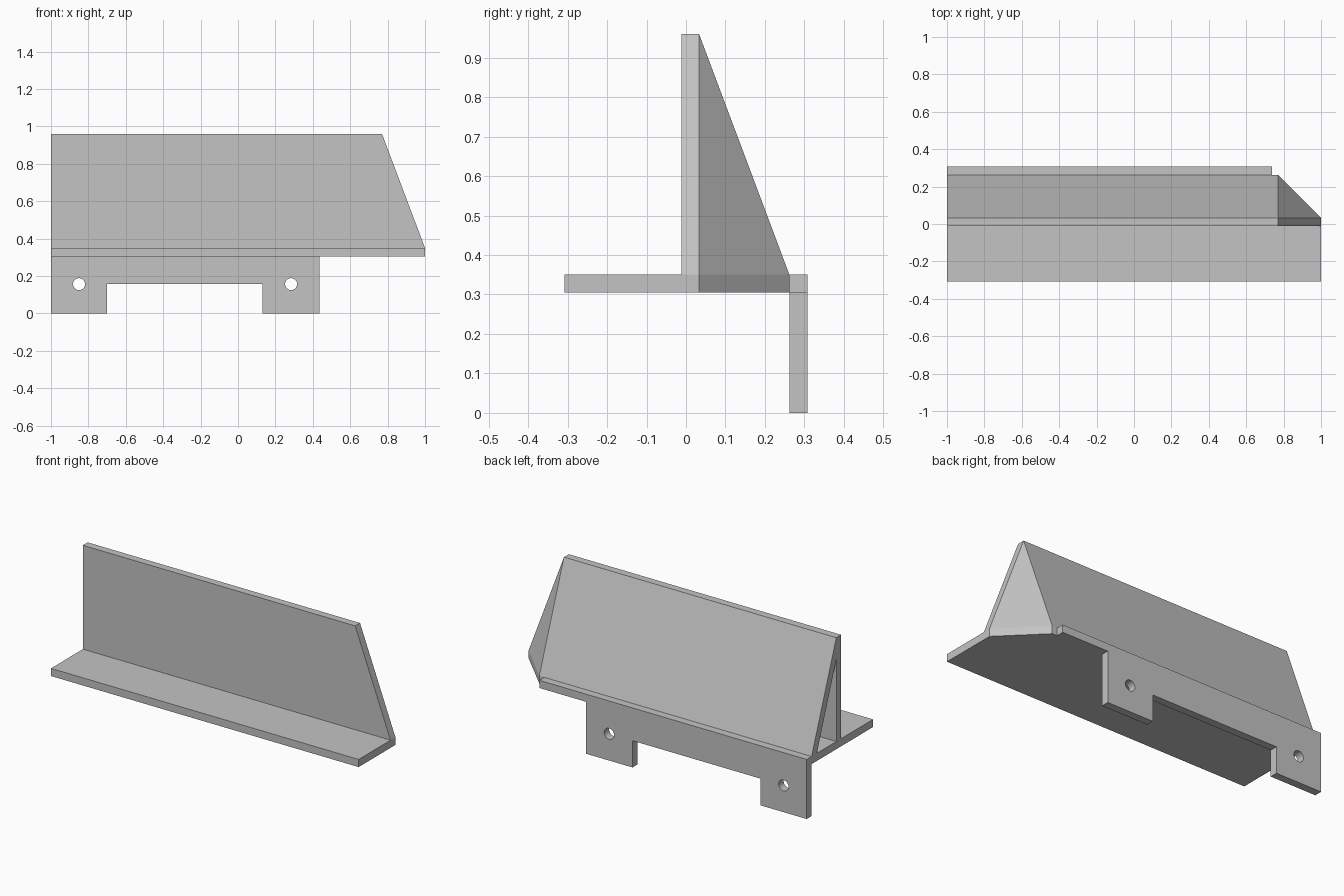
import bpy, bmesh
from math import radians
from mathutils import Matrix, Vector

cube = bpy.data.objects.get("Cube")
if cube:
    bpy.data.objects.remove(cube, do_unlink=True)

# One plain grey for the whole bracket
grey = bpy.data.materials.new("plain grey")
grey.use_nodes = True
grey.diffuse_color = (0.55, 0.55, 0.55, 1)
grey.node_tree.nodes["Principled BSDF"].inputs["Base Color"].default_value = (0.55, 0.55, 0.55, 1)

# Shared levels
LEFT, RIGHT, CUT = -1.0, 1.0, 0.77        # cut: where the mitred end starts
FRONT, WALL_F, WALL_B = -0.308, -0.012, 0.033
RAIL_F, RAIL_B = 0.262, 0.308
FLOOR_B, FLOOR_T, TOP = 0.305, 0.35, 0.96
# Inner edges of the hollow wedge
IN_Y, IN_TOP, IN_CUT, IN_END = 0.214, 0.832, 0.753, 0.934


def finish(bm, name):
    bmesh.ops.recalc_face_normals(bm, faces=bm.faces)
    mesh = bpy.data.meshes.new(name)
    bm.to_mesh(mesh)
    bm.free()
    mesh.materials.append(grey)
    obj = bpy.data.objects.new(name, mesh)
    bpy.context.collection.objects.link(obj)
    return obj


def extrude(name, points, depth):
    """Fill an outline and push it along the depth vector."""
    bm = bmesh.new()
    face = bm.faces.new([bm.verts.new(p) for p in points])
    out = bmesh.ops.extrude_face_region(bm, geom=[face])
    verts = [v for v in out["geom"] if isinstance(v, bmesh.types.BMVert)]
    bmesh.ops.translate(bm, verts=verts, vec=Vector(depth))
    return finish(bm, name)


def hull(name, points):
    """Flat-sided solid wrapped around its corner points."""
    bm = bmesh.new()
    for p in points:
        bm.verts.new(p)
    bmesh.ops.convex_hull(bm, input=bm.verts)
    bmesh.ops.dissolve_limit(bm, angle_limit=radians(0.5), verts=bm.verts, edges=bm.edges)
    return finish(bm, name)


# Floor shelf with the chamfered back corner
floor = [(LEFT, FRONT), (RIGHT, FRONT), (RIGHT, WALL_B), (CUT, RAIL_F), (LEFT, RAIL_F)]
extrude("floor_shelf", [(x, y, FLOOR_B) for x, y in floor], (0, 0, FLOOR_T - FLOOR_B))

# Upright wall with the slanted end
wall = [(LEFT, FLOOR_T), (RIGHT, FLOOR_T), (CUT, TOP), (LEFT, TOP)]
extrude("upright_wall", [(x, WALL_F, z) for x, z in wall], (0, WALL_B - WALL_F, 0))

# Sloping back sheet, leaving an open tunnel behind the wall
hull("sloping_back",
     [(x, y, z) for x in (LEFT, CUT) for y, z in ((RAIL_F, FLOOR_T), (WALL_B, TOP))]
     + [(x, y, z) for x in (LEFT, IN_CUT) for y, z in ((IN_Y, FLOOR_T), (WALL_B, IN_TOP))])

# Mitred plate closing the tunnel at one end
hull("end_plate", [
    (CUT, WALL_B, TOP), (RIGHT, WALL_B, FLOOR_T), (CUT, RAIL_F, FLOOR_T),
    (IN_CUT, WALL_B, IN_TOP), (IN_END, WALL_B, FLOOR_T), (IN_CUT, IN_Y, FLOOR_T)])

# Rear rail with two hanging tabs
NOTCH = 0.157
rail = [(LEFT, FLOOR_T), (LEFT, 0), (-0.7, 0), (-0.7, NOTCH), (0.132, NOTCH), (0.132, 0),
        (0.435, 0), (0.435, FLOOR_B), (0.738, FLOOR_B), (0.738, FLOOR_T)]
mount = extrude("mounting_rail", [(x, RAIL_F, z) for x, z in rail], (0, RAIL_B - RAIL_F, 0))

# Bolt holes through the tabs
bm = bmesh.new()
for x in (-0.85, 0.284):
    place = Matrix.Translation((x, RAIL_F, NOTCH)) @ Matrix.Rotation(radians(90), 4, "X")
    bmesh.ops.create_cone(bm, cap_ends=True, segments=32, radius1=0.032, radius2=0.032,
                          depth=0.3, matrix=place)
cutter = finish(bm, "hole_cutter")
cutter.hide_render = True
cut = mount.modifiers.new("holes", "BOOLEAN")
cut.operation = "DIFFERENCE"
cut.solver = "EXACT"
cut.object = cutter
bpy.context.view_layer.objects.active = mount
mount.select_set(True)
bpy.ops.object.modifier_apply(modifier=cut.name)
bpy.data.objects.remove(cutter, do_unlink=True)
bpy.ops.object.shade_smooth_by_angle(angle=radians(30))
